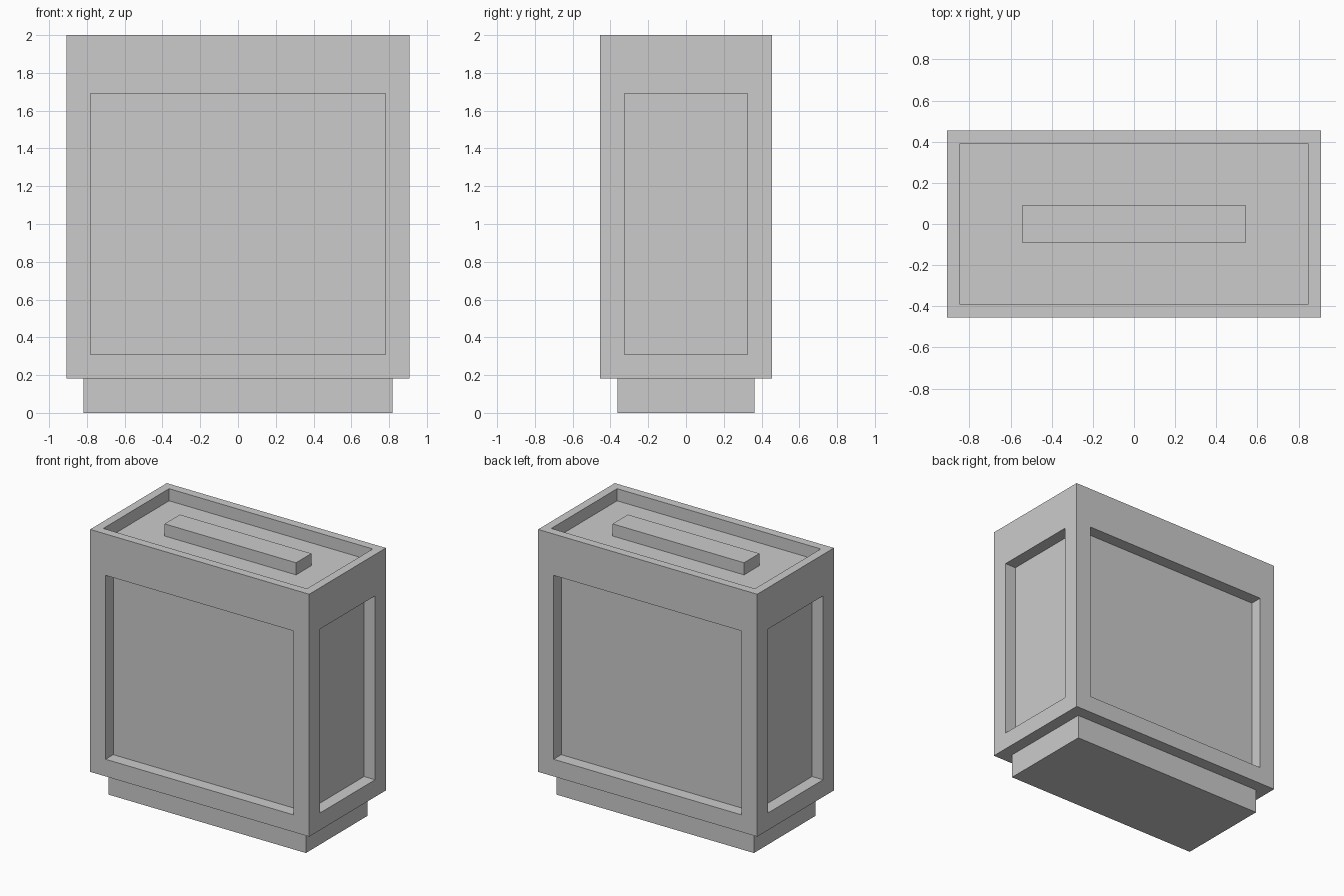
import bpy, bmesh
from mathutils import Matrix, Vector

if "Cube" in bpy.data.objects:
    bpy.data.objects.remove(bpy.data.objects["Cube"])

U = 2 / 22  # grid step of the model


def box_mesh(size, z0):
    bm = bmesh.new()
    bmesh.ops.create_cube(bm, size=1)
    bmesh.ops.scale(bm, vec=Vector(size) * U, verts=bm.verts)
    bmesh.ops.translate(bm, vec=(0, 0, (z0 + size[2] / 2) * U), verts=bm.verts)
    return bm


def finish(bm, name):
    mesh = bpy.data.meshes.new(name)
    bm.to_mesh(mesh)
    bm.free()
    obj = bpy.data.objects.new(name, mesh)
    bpy.context.collection.objects.link(obj)
    return obj


def recess(bm, face, margin, top_drop=0):
    """Inset a face, optionally lower its top edge, and sink it one step."""
    normal = face.normal.copy()
    bmesh.ops.inset_individual(bm, faces=[face], thickness=margin * U)
    if top_drop:
        middle = face.calc_center_median().z
        for v in face.verts:
            if v.co.z > middle:
                v.co.z -= top_drop * U
    walls = bmesh.ops.inset_individual(bm, faces=[face], thickness=0, depth=0)
    bmesh.ops.translate(bm, vec=-normal * U, verts=list(face.verts))


# Body with four sunken side panels and a sunken top tray
body = box_mesh((20, 10, 20), 2)
body.normal_update()
for f in list(body.faces):
    if f.normal.z > 0.5:
        recess(body, f, 1)
    elif abs(f.normal.z) < 0.5:
        recess(body, f, 2, top_drop=2)
body.normal_update()
finish(body, "body")

# Plinth under the body
finish(box_mesh((18, 8, 2), 0), "base")

# Bar standing in the top tray, flush with the rim
finish(box_mesh((12, 2, 1), 21), "top_bar")
